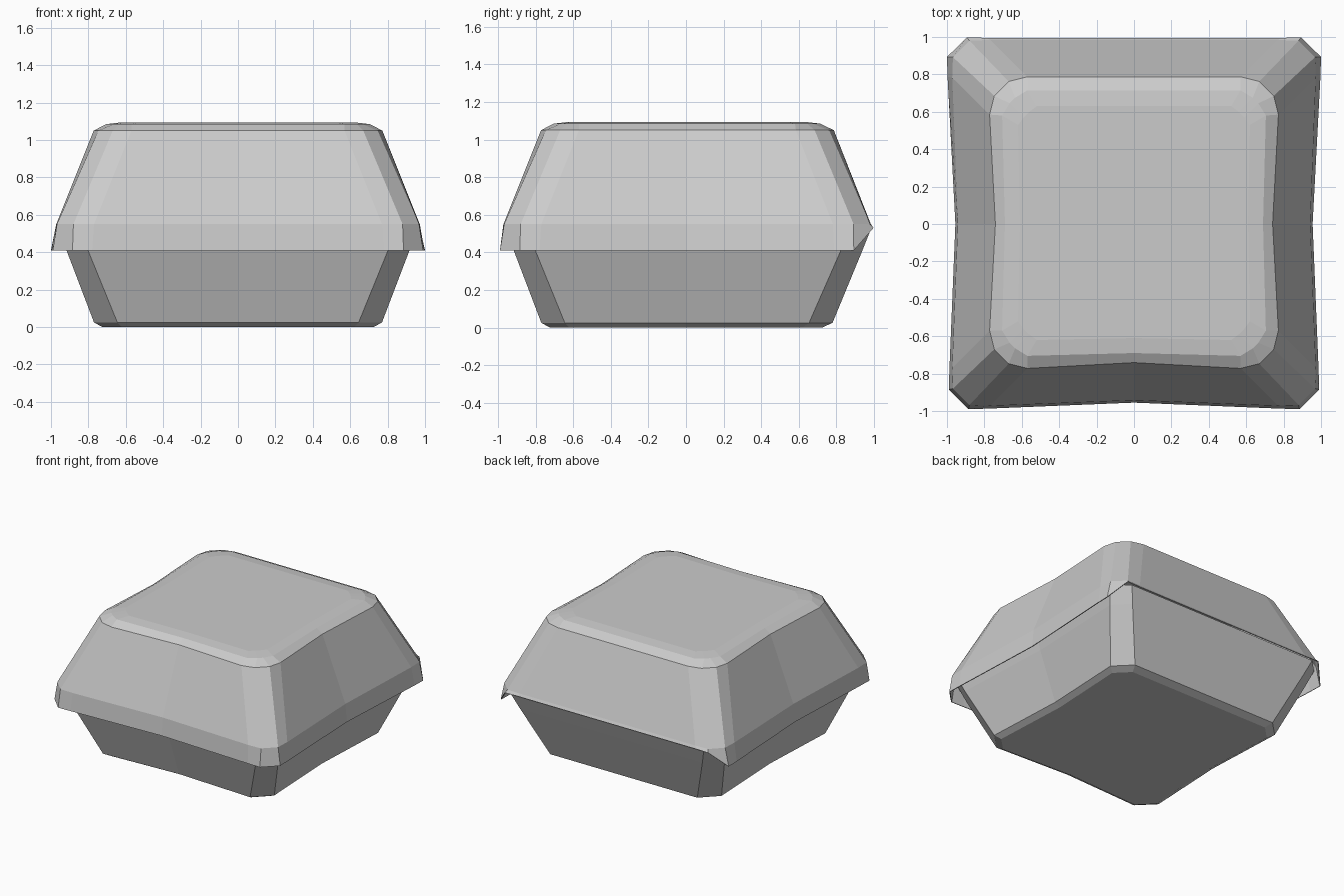
import bpy, bmesh

if "Cube" in bpy.data.objects:
    bpy.data.objects.remove(bpy.data.objects["Cube"])


def ring(z, corner, inset, back=0.0):
    """Rounded square outline: mirrored corner points, pinched front and sides, straight back."""
    a = corner[0][0] - inset
    q1 = [(x, y + back) for x, y in corner]
    q4 = [(x, -y) for x, y in corner]
    pts = q1 + [(0, corner[-1][1] + back)] + [(-x, y) for x, y in reversed(q1)]
    pts += [(-a, 0)] + [(-x, y) for x, y in q4] + [(0, -a)]
    pts += list(reversed(q4)) + [(a, 0)]
    return [(x, y, z) for x, y in pts]


def shell(name, rings, cap, thickness):
    """Loft rings from bottom to top, cap one of them, and give it a card thickness."""
    bm = bmesh.new()
    loops = [[bm.verts.new(p) for p in r] for r in rings]
    for lo, hi in zip(loops, loops[1:]):
        n = len(lo)
        for i in range(n):
            j = (i + 1) % n
            bm.faces.new((lo[i], lo[j], hi[j], hi[i]))
    bm.faces.new(loops[-1] if cap == "top" else loops[0][::-1])
    mesh = bpy.data.meshes.new(name)
    bm.to_mesh(mesh)
    bm.free()
    obj = bpy.data.objects.new(name, mesh)
    bpy.context.collection.objects.link(obj)
    mod = obj.modifiers.new("card", "SOLIDIFY")
    mod.thickness = thickness
    mod.offset = -1
    return obj


def symmetric(*half):
    """Mirror corner points across the diagonal."""
    return list(half) + [(y, x) for x, y in reversed(half)]


# lower tray with single chamfered corners
shell("tray", [
    ring(0.005, symmetric((0.725, 0.62)), 0.03),
    ring(0.03, symmetric((0.77, 0.645)), 0.03, 0.01),
    ring(0.41, symmetric((0.915, 0.80)), 0.035, 0.022),
    ring(0.53, symmetric((0.955, 0.845)), 0.04, 0.03),
], "bottom", 0.006)
bpy.data.objects["tray"].location.z = -0.005

# lid with a skirt that stops at the hinge along the back
rim = ring(0.41, symmetric((0.987, 0.78), (0.99, 0.885)), 0.032, 0.008)
rim = [(x * (1.01 if y > 0 else 1), y, 0.53 if y > 0.9 else z) for x, y, z in rim]
shell("lid", [
    rim,
    ring(0.55, symmetric((0.972, 0.77), (0.968, 0.88)), 0.03, 0.012),
    ring(1.05, symmetric((0.772, 0.57), (0.747, 0.67)), 0.031, 0.015),
    ring(1.085, symmetric((0.705, 0.57), (0.665, 0.635)), 0.015, 0.01),
    ring(1.095, symmetric((0.62, 0.52), (0.59, 0.56)), 0.01, 0.01),
], "top", 0.006)
